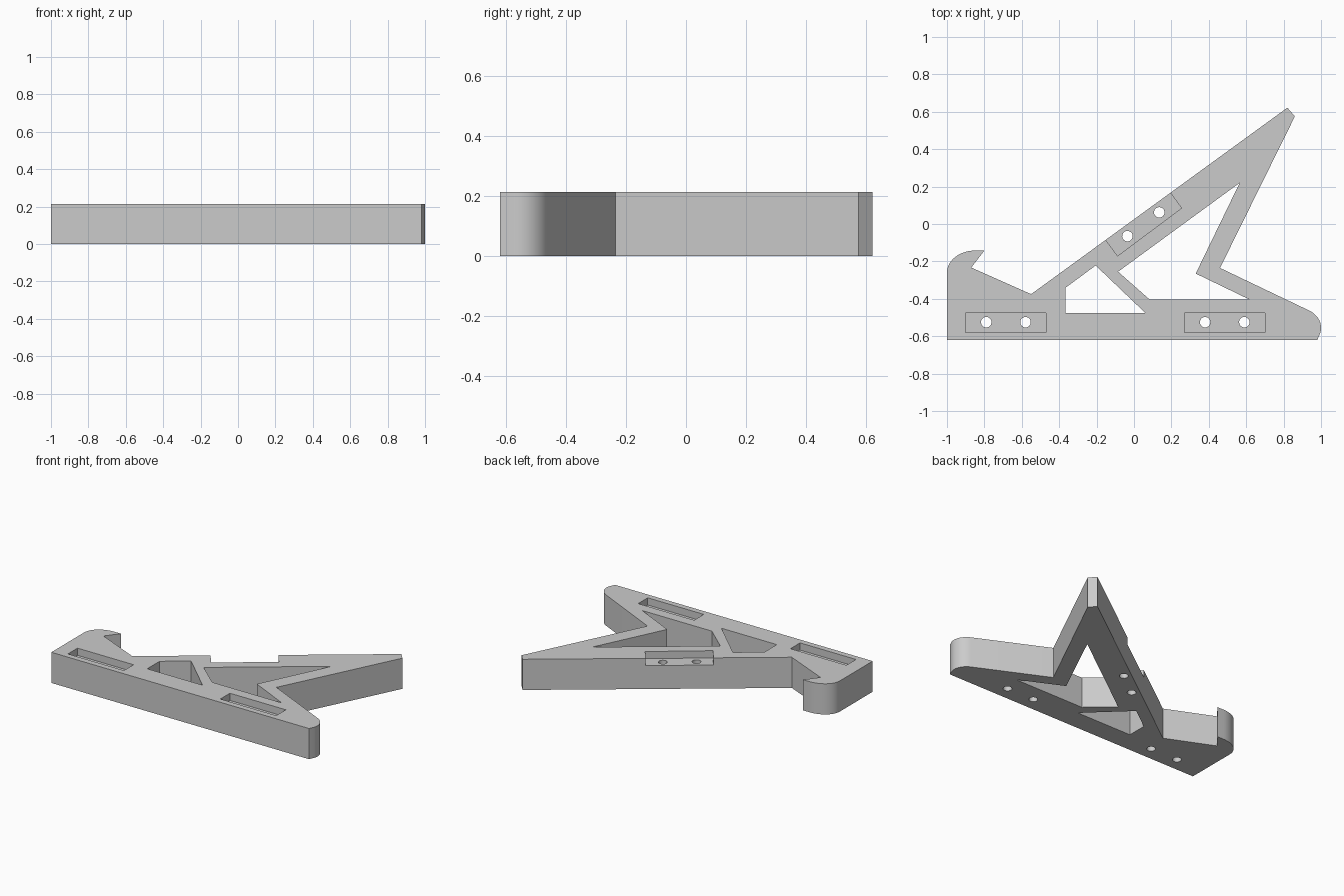
import bpy, bmesh, math

if "Cube" in bpy.data.objects:
    bpy.data.objects.remove(bpy.data.objects["Cube"])

H = 0.213        # plate thickness
RECESS = 0.05    # depth of the shallow pockets


def prism(name, pts, z0, z1):
    """Extrude a flat outline between two heights."""
    bm = bmesh.new()
    face = bm.faces.new([bm.verts.new((x, y, z0)) for x, y in pts])
    top = bmesh.ops.extrude_face_region(bm, geom=[face])["geom"]
    bmesh.ops.translate(bm, vec=(0, 0, z1 - z0),
                        verts=[v for v in top if isinstance(v, bmesh.types.BMVert)])
    bmesh.ops.recalc_face_normals(bm, faces=bm.faces[:])
    mesh = bpy.data.meshes.new(name)
    bm.to_mesh(mesh)
    bm.free()
    obj = bpy.data.objects.new(name, mesh)
    bpy.context.collection.objects.link(obj)
    return obj


def arc(cx, cy, rx, ry, a0, a1, n):
    """Points along an elliptical arc, angles in degrees."""
    angles = [math.radians(a0 + (a1 - a0) * i / n) for i in range(n + 1)]
    return [(cx + rx * math.cos(a), cy + ry * math.sin(a)) for a in angles]


def cut(target, pts, z0=-0.1, z1=H + 0.1):
    """Subtract a prism from the target and discard the cutter."""
    cutter = prism("cutter", pts, z0, z1)
    mod = target.modifiers.new("cut", "BOOLEAN")
    mod.operation = "DIFFERENCE"
    mod.solver = "EXACT"
    mod.object = cutter
    bpy.context.view_layer.objects.active = target
    bpy.ops.object.modifier_apply(modifier=mod.name)
    bpy.data.objects.remove(cutter)


# Body outline: flat base, rounded toe, slanted strut, curled hook
outline = [(-1, -0.62), (0.98, -0.62)]
outline += arc(0.875, -0.555, 0.125, 0.106, -15, 60, 10)
outline += [(0.46, -0.235), (0.86, 0.575), (0.82, 0.622),
            (-0.55, -0.375), (-0.87, -0.233), (-0.80, -0.142)]
outline += arc(-0.85, -0.26, 0.15, 0.118, 90, 180, 14)
stand = prism("stand_frame", outline, 0, H)

# Openings through the frame
cut(stand, [(0.565, 0.22), (0.33, -0.265), (0.62, -0.405),
            (0.085, -0.405), (-0.085, -0.255)])
cut(stand, [(-0.365, -0.34), (-0.365, -0.475), (0.06, -0.475), (-0.205, -0.222)])

# Shallow pockets: two in the base, one open along the strut edge
for x0 in (-0.90, 0.27):
    cut(stand, [(x0, -0.58), (x0 + 0.43, -0.58), (x0 + 0.43, -0.475),
                (x0, -0.475)], H - RECESS)
cut(stand, [(-0.18, -0.045), (-0.088, -0.171), (0.254, 0.085), (0.166, 0.206)],
    H - RECESS)

# Screw holes in the pocket floors
for cx, cy in [(-0.79, -0.525), (-0.58, -0.525), (0.38, -0.525), (0.59, -0.525),
               (-0.035, -0.065), (0.135, 0.062)]:
    cut(stand, arc(cx, cy, 0.028, 0.028, 0, 345, 23))

# Single grey finish
grey = bpy.data.materials.new("light_grey")
grey.diffuse_color = (0.6, 0.6, 0.6, 1)
grey.use_nodes = True
grey.node_tree.nodes["Principled BSDF"].inputs["Base Color"].default_value = grey.diffuse_color
stand.data.materials.clear()
stand.data.materials.append(grey)
for poly in stand.data.polygons:
    poly.material_index = 0

bpy.ops.object.select_all(action="DESELECT")
stand.select_set(True)
bpy.context.view_layer.objects.active = stand
bpy.ops.object.shade_smooth_by_angle(angle=math.radians(30))
